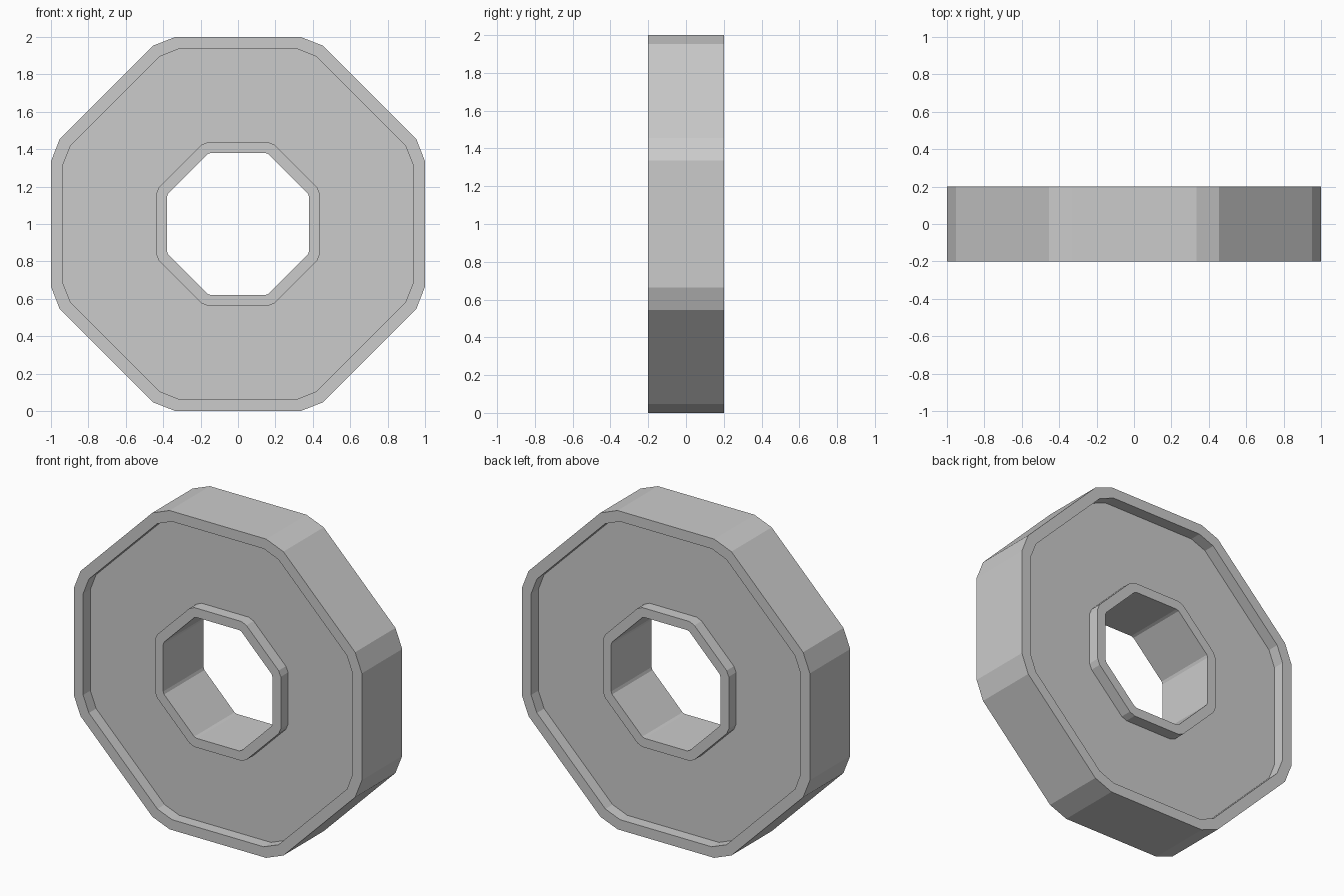
import bpy, bmesh

if "Cube" in bpy.data.objects:
    bpy.data.objects.remove(bpy.data.objects["Cube"])

HALF = 0.2      # half thickness
DEEP = 0.128    # half thickness of the recessed web

# Loop outlines: radius r, half-length a of the flat side, chamfer point (b, c)
OUTER = (1.0, 0.335, 0.455, 0.953)
RIM_IN = (0.935, 0.318, 0.420, 0.895)
HUB_OUT = (0.437, 0.163, 0.198, 0.422)
HOLE = (0.379, 0.147, 0.164, 0.373)


def outline(r, a, b, c):
    """Octagon with chamfered corners, in x and z."""
    pts = []
    x_z = [(r, -a), (r, a), (c, b), (b, c)]
    for _ in range(4):
        pts += x_z
        x_z = [(-z, x) for x, z in x_z]
    return pts


def bridge_profile(name, profile):
    """Closed ring made by joining successive outlines at given depths."""
    bm = bmesh.new()
    loops = [[bm.verts.new((x, y, z + 1.0)) for x, z in outline(*shape)]
             for shape, y in profile]
    for i, loop in enumerate(loops):
        nxt = loops[(i + 1) % len(loops)]
        n = len(loop)
        for k in range(n):
            j = (k + 1) % n
            bm.faces.new((loop[k], loop[j], nxt[j], nxt[k]))
    bmesh.ops.recalc_face_normals(bm, faces=bm.faces)
    mesh = bpy.data.meshes.new(name)
    bm.to_mesh(mesh)
    bm.free()
    obj = bpy.data.objects.new(name, mesh)
    bpy.context.collection.objects.link(obj)
    return obj


# Front half of the section, mirrored for the back
front = [(OUTER, -HALF), (RIM_IN, -HALF), (RIM_IN, -DEEP),
         (HUB_OUT, -DEEP), (HUB_OUT, -HALF), (HOLE, -HALF)]
back = [(shape, -y) for shape, y in reversed(front)]
bridge_profile("octagonal_wheel", front + back)
